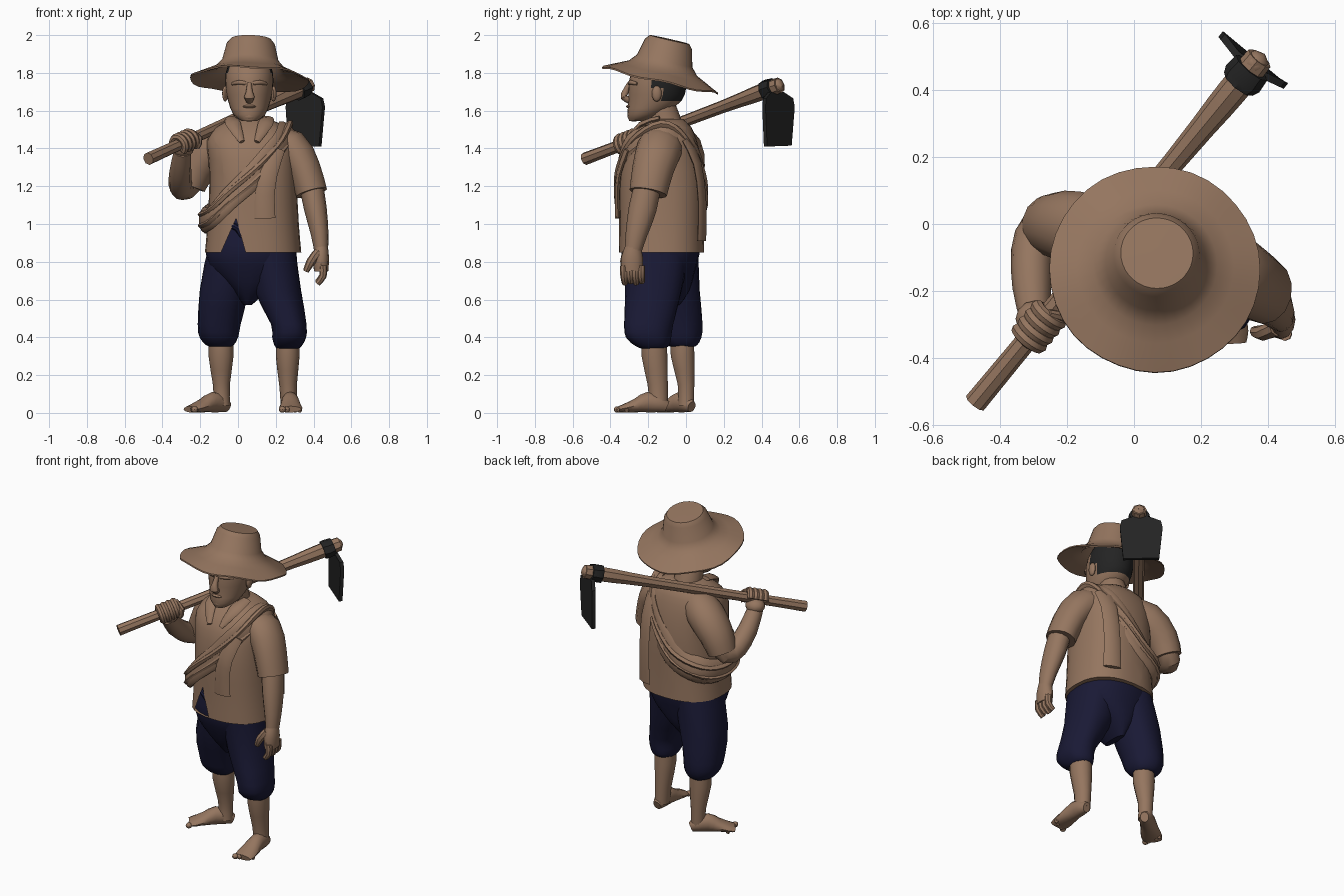
import bpy, bmesh, math
from mathutils import Vector as V, Matrix

def mat(name, c):
    m = bpy.data.materials.new(name)
    m.diffuse_color = (*c, 1)
    return m

BROWN = mat("warm_brown", (0.30, 0.18, 0.115))
NAVY = mat("dark_navy", (0.01, 0.01, 0.036))
BLACK = mat("soft_black", (0.017, 0.017, 0.017))

def finish(name, bm, *mats):
    bmesh.ops.recalc_face_normals(bm, faces=bm.faces[:])
    me = bpy.data.meshes.new(name)
    bm.to_mesh(me)
    bm.free()
    for m in mats:
        me.materials.append(m)
    ob = bpy.data.objects.new(name, me)
    bpy.context.collection.objects.link(ob)
    return ob

def skin(rings, closed=False, cap=True):
    """Bridge equal-sized vertex rings into a surface."""
    bm = bmesh.new()
    rs = [[bm.verts.new(p) for p in r] for r in rings]
    n = len(rs[0])
    pairs = list(zip(rs, rs[1:])) + ([(rs[-1], rs[0])] if closed else [])
    for a, b in pairs:
        for i in range(n):
            bm.faces.new((a[i], a[(i + 1) % n], b[(i + 1) % n], b[i]))
    if cap and not closed:
        bm.faces.new(rs[0])
        bm.faces.new(rs[-1])
    return bm

def curve(pts, steps, closed=False):
    """Catmull-Rom through tuples of any length."""
    n, out = len(pts), []
    get = (lambda i: pts[i % n]) if closed else (lambda i: pts[min(max(i, 0), n - 1)])
    for i in range(n if closed else n - 1):
        p = [get(i + k) for k in (-1, 0, 1, 2)]
        for s in range(steps):
            t = s / steps
            out.append(tuple(0.5 * (2 * b + (c - a) * t + (2 * a - 5 * b + 4 * c - d) * t * t
                       + (3 * b - a - 3 * c + d) * t ** 3) for a, b, c, d in zip(*p)))
    return out if closed else out + [tuple(pts[-1])]

def loft(rings, n=20, p=2.0, steps=2, fold=0):
    """Horizontal superellipse rings: (z, cx, cy, rx, ry)."""
    f = lambda v: math.copysign(abs(v) ** (2 / p), v)
    g = lambda a, z: 1 + fold * math.sin(5 * a + 14 * z)
    ang = [2 * math.pi * i / n for i in range(n)]
    return skin([[(cx + rx * g(a, z) * f(math.cos(a)), cy + ry * g(a, z) * f(math.sin(a)), z) for a in ang]
                 for z, cx, cy, rx, ry in curve(rings, steps)])

def sweep(name, pts, m, ref=V((0, 0, 1)), n=10, steps=2, closed=False):
    """Elliptical tube: (x, y, z, half width, half thickness towards ref)."""
    pts = curve([p if len(p) == 5 else (*p, p[3]) for p in pts], steps, closed)
    rings, N = [], len(pts)
    for i, q in enumerate(pts):
        c = V(q[:3])
        a, b = (i - 1, (i + 1) % N) if closed else (max(i - 1, 0), min(i + 1, N - 1))
        t = (V(pts[b][:3]) - V(pts[a][:3])).normalized()
        r = ref(c) if callable(ref) else ref
        up = (r - t * r.dot(t)).normalized()
        side = t.cross(up)
        rings.append([c + side * q[3] * math.cos(k * 2 * math.pi / n)
                      + up * q[4] * math.sin(k * 2 * math.pi / n) for k in range(n)])
    return finish(name, skin(rings, closed), m)

def ball(name, c, r, m, seg=12):
    bm = bmesh.new()
    bmesh.ops.create_uvsphere(bm, u_segments=seg, v_segments=8, radius=1,
                              matrix=Matrix.Translation(c) @ Matrix.Diagonal((*r, 1)))
    return finish(name, bm, m)

FRONT = V((0, -1, 0))
outward = lambda c: V((c.x - 0.07, c.y + 0.13, max(0, c.z - 1.42) * 2.5))

# Straw hat: outer and inner shell, tilted back, slightly wavy brim
hat = [(0.217, 0.02), (0.215, 0.108), (0.19, 0.128), (0.10, 0.15), (0.06, 0.185), (0.037, 0.235),
       (0.0, 0.315), (-0.008, 0.315), (0.018, 0.235), (0.04, 0.18), (0.09, 0.14), (0.18, 0.11)]
bm = skin([[(r * math.cos(a), r * math.sin(a), z + 0.006 * (r / 0.315) ** 4 * math.sin(6 * a + 1))
            for a in [2 * math.pi * i / 36 for i in range(36)]] for z, r in hat])
bm.transform(Matrix.Translation((0.062, -0.135, 1.767)) @ Matrix.Rotation(-0.225, 4, 'X')
             @ Matrix.Rotation(0.03, 4, 'Y'))
finish("straw_hat", bm, BROWN)

# Head with hair coloured at the back
bm = loft([(1.545, .06, -.255, .04, .045), (1.58, .06, -.215, .085, .095), (1.65, .06, -.165, .112, .14),
           (1.72, .06, -.152, .125, .153), (1.80, .06, -.14, .125, .15), (1.87, .06, -.12, .10, .11)], 28)
for f in bm.faces:
    c = f.calc_center_median()
    f.material_index = int(c.z > 1.66 and c.y > -0.12 or c.z > 1.74 and c.y > -0.19)
finish("head_and_hair", bm, BROWN, BLACK)
sweep("nose", [(.06, -.30, 1.745, .012), (.06, -.32, 1.70, .018), (.06, -.33, 1.672, .028, .018),
               (.06, -.30, 1.655, .02)], BROWN, FRONT)
for k, y, w in ((0, -.30, .035), (1, -.288, .03)):
    ball("lip", (.06, y, 1.622 - k * .018), (w, .018, .009), BROWN)
ball("chin", (.06, -.275, 1.57), (.04, .035, .028), BROWN)
for s in (-1, 1):
    sweep("brow", [(.06 + s * .02, -.298, 1.745, .01), (.06 + s * .055, -.292, 1.75, .012),
                   (.06 + s * .09, -.259, 1.742, .008)], BROWN)
    ball("ear", (.06 + s * .128, -.155, 1.69), (.016, .026, .042), BROWN)
    # Shirt collar flap
    sweep("collar_flap", [(.06 + s * .10, -.14, 1.56, .03, .012), (.06 + s * .085, -.24, 1.53, .04, .012),
                          (.06 + s * .04, -.318, 1.435, .015, .01)], BROWN, V((0, -1, .7)), 8)
sweep("neck", [(.065, -.09, 1.46, .09), (.06, -.11, 1.54, .085), (.06, -.14, 1.63, .08)], BROWN, FRONT, 16)

# Shirt body with an open notch at the lower front
bm = loft([(.85, .08, -.13, .255, .226), (1.0, .08, -.13, .242, .224), (1.2, .08, -.13, .232, .224),
           (1.34, .075, -.13, .232, .210), (1.44, .07, -.125, .235, .183), (1.51, .07, -.11, .19, .14),
           (1.555, .065, -.105, .10, .09)], 28, 2.4)
apex, n1, n2 = V((-.01, 0, 1.03)), V((.18, 0, -.08)), V((-.18, 0, -.05))
for nrm in (n1, n2):
    bmesh.ops.bisect_plane(bm, geom=bm.verts[:] + bm.edges[:] + bm.faces[:], plane_co=apex, plane_no=nrm)
cut = [f for f in bm.faces if f.calc_center_median().y < -.2
       and all((f.calc_center_median() - apex).dot(k) > 1e-5 for k in (n1, n2))]
bmesh.ops.delete(bm, geom=cut, context='FACES')
finish("shirt_body", bm, BROWN)

# Sleeves and arms
sweep("lowered_sleeve", [(.17, -.12, 1.43, .11, .09), (.28, -.14, 1.40, .12, .10), (.35, -.175, 1.29, .11, .09),
                         (.39, -.20, 1.165, .10, .085)], BROWN, V((1, 0, .3)), 14)
sweep("lowered_arm", [(.385, -.2, 1.22, .07, .064), (.41, -.23, 1.08, .074, .06), (.432, -.262, .95, .058, .047),
                      (.44, -.28, .86, .045, .037)], BROWN, V((1, 0, 0)), 12)
sweep("lowered_palm", [(.44, -.28, .88, .042, .036), (.44, -.285, .82, .058, .042),
                       (.44, -.285, .75, .056, .038)], BROWN, V((1, 0, 0)), 12)
for i in range(4):
    y = -.328 + i * .03
    sweep("lowered_finger", [(.45, y, .78, .021), (.45, y, .725, .02), (.42, y + .005, .685 + .008 * (i % 2), .016)],
          BROWN, V((1, 0, 0)), 8)
sweep("lowered_thumb", [(.425, -.31, .85, .026), (.385, -.325, .80, .024), (.36, -.32, .75, .016)], BROWN, V((1, 0, 0)), 8)
sweep("raised_sleeve", [(-.02, -.09, 1.42, .12, .10), (-.12, -.03, 1.39, .12, .11), (-.21, -.005, 1.30, .105, .10),
                        (-.255, -.005, 1.20, .09, .085)], BROWN, V((-1, 0, .3)), 14)
sweep("raised_arm", [(-.23, .0, 1.25, .07), (-.28, -.015, 1.19, .065), (-.305, -.08, 1.205, .062),
                     (-.305, -.19, 1.28, .058), (-.295, -.29, 1.385, .045)], BROWN, V((1, 0, 0)), 12)

# Hoe: shaft, socket, end knob and blade
A, B = V((-.475, -.535, 1.345)), V((.375, .495, 1.735))
axis = (B - A).normalized()
e1 = axis.cross(V((0, 0, 1))).normalized()
e2 = e1.cross(axis)
on = lambda t, *r: (*(A + (B - A) * t), *r)
sweep("hoe_shaft", [on(0, .034), on(.3, .031), on(.7, .034), on(.86, .043), on(.93, .045), on(1.0, .042)], BROWN, n=8)
sweep("hoe_socket", [on(.925, .055), on(.94, .064, .055), on(.972, .06, .05)], BLACK, n=8, steps=1)
ball("hoe_knob", on(.985), (.04, .04, .042), BROWN, 8)
blade = [(-.105, 1.415), (.105, 1.41), (.125, 1.62), (.115, 1.665), (.05, 1.70), (-.05, 1.70), (-.115, 1.665), (-.125, 1.62)]
w, nb, c = V((.78, -.62, 0)), V((.62, .78, 0)), V((.347, .478, 0))
bow = lambda u: nb * (.015 - .03 * (1 - abs(u) / .125))
finish("hoe_blade", skin([[c + w * u + bow(u) + nb * d + V((0, 0, z)) for u, z in blade] for d in (-.011, .011)]), BLACK)

# Fist around the shaft
H = A + (B - A) * .225
for i in range(4):
    o = H + axis * (i - 1.5) * .031
    arc = [o + (e1 * math.cos(a) + e2 * math.sin(a)) * .042 for a in [-1.0 + k * .65 for k in range(7)]]
    sweep("fist_finger", [(*p, .021) for p in arc], BROWN, axis, 8)
ball("fist_palm", H + V((-.01, .02, -.035)), (.06, .055, .045), BROWN)
sweep("fist_thumb", [(*(H + axis * .05 - e2 * .04 + e1 * .03), .022), (*(H + axis * .07 + e1 * .045), .02),
                     (*(H + axis * .06 + e2 * .045), .014)], BROWN, axis, 8)

# Sling cloth around the body with folds and hanging tails
sling = [(.265, -.13, 1.49, .07, .03), (.22, -.28, 1.41, .075, .022), (.10, -.345, 1.27, .065, .02),
         (-.04, -.35, 1.14, .06, .022), (-.135, -.295, 1.04, .06, .03), (-.175, -.13, 1.02, .07, .032),
         (-.12, .02, 1.05, .08, .042), (.03, .08, 1.13, .08, .03), (.16, .06, 1.29, .07, .025), (.24, -.02, 1.43, .07, .025)]
sweep("sling_cloth", sling, BROWN, outward, 10, 4, True)
for d in (-.028, .03):
    sweep("sling_fold", [(x, y, z + d, .02, t + .007) for x, y, z, _, t in sling], BROWN, outward, 8, 4, True)
sweep("front_tail", [(.20, -.31, 1.40, .05, .014), (.16, -.355, 1.27, .05, .014), (.142, -.362, 1.15, .052, .014),
                     (.142, -.36, 1.03, .056, .015)], BROWN, FRONT, 8)
sweep("back_tail", [(.24, .0, 1.45, .05, .014), (.24, .06, 1.32, .05, .014), (.238, .085, 1.12, .05, .014),
                    (.235, .083, .91, .055, .014)], BROWN, V((.4, 1, 0)), 8)

# Trousers
finish("trouser_hips", loft([(1.05, .075, -.13, .2, .195), (.95, .075, -.13, .22, .205), (.84, .07, -.135, .24, .206),
       (.74, .07, -.13, .20, .175), (.65, .06, -.12, .10, .14), (.57, .052, -.115, .02, .08)], 24, 2.2), NAVY)
finish("left_trouser_leg", loft([(.9, -.015, -.10, .135, .16), (.65, -.073, -.075, .13, .15), (.47, -.10, -.04, .114, .125),
       (.40, -.10, -.03, .102, .11), (.36, -.095, -.02, .075, .08), (.35, -.09, -.02, .055, .06)], 20, 2.2, 2, .02), NAVY)
finish("right_trouser_leg", loft([(.9, .17, -.15, .135, .18), (.65, .208, -.17, .125, .15), (.47, .268, -.20, .094, .13),
       (.40, .272, -.20, .09, .12), (.355, .267, -.18, .072, .09), (.34, .265, -.175, .055, .06)], 20, 2.2, 2, .02), NAVY)
sweep("waist_tie", [(-.03, -.325, .99, .015), (.0, -.332, .975, .018), (.02, -.327, .93, .01)], NAVY, FRONT, 8)

# Lower legs
finish("left_shin", loft([(.42, -.09, -.02, .062, .062), (.3, -.09, -.018, .066, .064), (.15, -.088, .0, .045, .045),
       (.04, -.085, .0, .043, .043)], 14), BROWN)
finish("right_shin", loft([(.42, .265, -.17, .06, .068), (.3, .263, -.167, .063, .07), (.15, .265, -.15, .047, .055),
       (.04, .27, -.145, .044, .05)], 14), BROWN)

# Bare feet with toes
def foot(side, heel, d, big):
    d = V((*d, 0)).normalized()
    lat = V((-d.y, d.x, 0)) * big
    prof = [(0, .025, .03), (.04, .042, .045), (.10, .046, .055), (.16, .055, .038), (.22, .062, .024), (.255, .055, .017)]
    sweep(side + "_foot", [(*(V(heel) + d * s + V((0, 0, h + .002))), wd, h) for s, wd, h in prof], BROWN, n=12)
    for i in range(5):
        p = V(heel) + d * (.262 - .012 * i) + lat * (.045 - .023 * i)
        ball(side + "_toe", p + V((0, 0, .018)), [.019 - .0015 * i] * 2 + [.017], BROWN, 8)

foot("left", (-.055, .03, 0), (-.76, -.62), 1)
foot("right", (.275, -.1, 0), (.02, -1), -1)

# Smooth shading with crisp edges
for ob in bpy.data.objects:
    ob.select_set(True)
    bpy.context.view_layer.objects.active = ob
bpy.ops.object.shade_smooth_by_angle(angle=math.radians(40))
